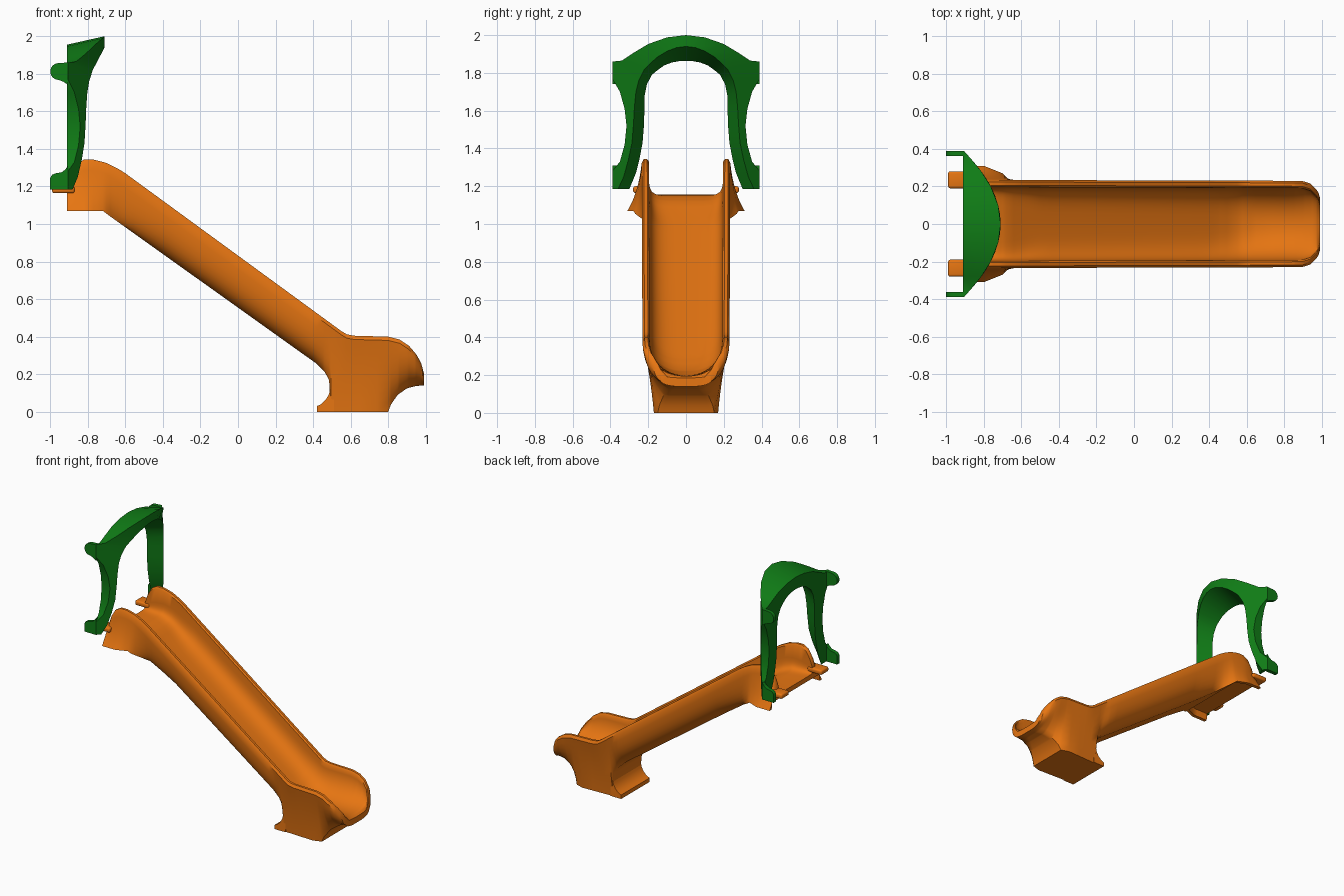
import bpy, bmesh, math

if "Cube" in bpy.data.objects:
    bpy.data.objects.remove(bpy.data.objects["Cube"])


def material(name, rgb):
    m = bpy.data.materials.new(name)
    m.diffuse_color = (*rgb, 1)
    m.use_nodes = True
    m.node_tree.nodes["Principled BSDF"].inputs["Base Color"].default_value = m.diffuse_color
    return m


ORANGE = material("orange plastic", (0.80, 0.18, 0.006))
GREEN = material("green plastic", (0.005, 0.20, 0.008))


def finish(bm, name, mat, angle=38):
    bmesh.ops.recalc_face_normals(bm, faces=bm.faces[:])
    me = bpy.data.meshes.new(name)
    bm.to_mesh(me)
    bm.free()
    me.materials.append(mat)
    me.shade_smooth()
    me.set_sharp_from_angle(angle=math.radians(angle))
    ob = bpy.data.objects.new(name, me)
    bpy.context.collection.objects.link(ob)
    return ob


def loft(rings, name, mat, angle=38):
    """Skin a list of equal closed rings and cap both ends."""
    bm = bmesh.new()
    vs = [[bm.verts.new(p) for p in r] for r in rings]
    n = len(rings[0])
    for a, b in zip(vs, vs[1:]):
        for i in range(n):
            j = (i + 1) % n
            bm.faces.new((a[i], a[j], b[j], b[i]))
    bm.faces.new(vs[0])
    bm.faces.new(vs[-1])
    return finish(bm, name, mat, angle)


def plate(profile, y0, y1, name, mat):
    """Extrude an (x, z) profile from y0 to y1."""
    return loft([[(x, y, z) for x, z in profile] for y in (y0, y1)], name, mat)


def at(curve, x):
    """Piecewise linear lookup."""
    if x <= curve[0][0]:
        return curve[0][1]
    for (a, p), (b, q) in zip(curve, curve[1:]):
        if x <= b:
            return p + (q - p) * (x - a) / (b - a)
    return curve[-1][1]


# Chute: side-view curves and widths along x
RIM = [(-.91, 1.21), (-.89, 1.27), (-.86, 1.32), (-.82, 1.343), (-.77, 1.343), (-.70, 1.325),
       (-.64, 1.295), (-.6, 1.27), (.55, .43), (.58, .412), (.62, .405), (.80, .40), (.86, .385),
       (.91, .352), (.95, .305), (.975, .26), (.99, .205)]
FLOOR = [(-.91, 1.155), (-.75, 1.15), (-.68, 1.12), (-.6, 1.06), (.45, .29), (.55, .225),
         (.65, .2), (.97, .195), (.99, .185)]
BOTTOM = [(-.91, 1.07), (-.72, 1.07), (-.68, 1.04), (.42, .255), (.46, .215), (.485, .17),
          (.495, 0), (.80, 0), (.815, .04), (.85, .09), (.9, .125), (.95, .138), (.99, .14)]
BASE_W = [(-.91, .31), (-.8, .31), (-.7, .27), (-.6, .17), (-.4, .11), (.4, .11), (.485, .16),
          (.74, .17), (.8, .15), (.85, .12), (.95, .06), (.99, .05)]
CTRL_W = [(-.91, .25), (-.7, .25), (-.6, .235), (.4, .235), (.495, .18), (.8, .19), (.9, .21),
          (.95, .2), (.99, .14)]
CTRL_H = [(-.91, .1), (-.72, .1), (-.6, .03), (.42, .03), (.485, .05), (.495, .2), (.8, .2),
          (.85, .1), (.99, .005)]
OUTER_W = [(-.91, .235), (.85, .23), (.9, .228), (.94, .215), (.97, .185), (.983, .165), (.99, .14)]
SQUARE = [(-.91, 9), (-.72, 6), (-.5, 3.5), (.4, 3), (.65, 2.2), (.99, 2)]
RECESS = [(-.91, .05), (-.75, .05), (-.73, 0), (1, 0)]


def section(x):
    zr, zf, zb = at(RIM, x), at(FLOOR, x), at(BOTTOM, x)
    wb, wo, n = at(BASE_W, x), at(OUTER_W, x), at(SQUARE, x)
    cw, cz = at(CTRL_W, x), zb + at(CTRL_H, x)
    wi, zi, zo = wo - .038, zr - .012, zr - .02
    half = []
    # inner trough, floor centre up to the rim
    for i in range(13):
        t = math.pi / 2 * i / 12
        y = wi * max(math.sin(t), 0) ** (2 / n)
        z = zi - (zi - zf) * max(math.cos(t), 0) ** (2 / n)
        half.append((y if i else 0, z))
    # rounded rim
    half += [(wi + .009, zr), (wo - .011, zr), (wo, zo)]
    # outer wall down to the base
    for i in range(1, 9):
        t = i / 8
        a, b, c = (1 - t) ** 2, 2 * t * (1 - t), t * t
        half.append((a * wo + b * cw + c * wb, a * zo + b * cz + c * zb))
    zc = zb + at(RECESS, x)
    half += [(wb - .025, zb), (wb - .03, zc), (0, zc)]
    full = half + [(-y, z) for y, z in half[-2:0:-1]]
    return [(x, y, z) for y, z in full]


xs = {x for c in (RIM, FLOOR, BOTTOM, BASE_W, CTRL_W, OUTER_W) for x, _ in c}
xs |= {round(-.56 + .06 * i, 3) for i in range(17)}
loft([section(x) for x in sorted(xs)], "slide_chute", ORANGE)

# Flange behind the foot
plate([(.42, 0), (.42, .03), (.445, .042), (.468, .065), (.485, .095), (.497, .15), (.51, .15),
       (.51, 0)], -.168, .168, "foot_flange", ORANGE)

# Hooks at the top of the chute
for side, s in (("left", -1), ("right", 1)):
    bm = bmesh.new()
    bmesh.ops.create_cube(bm, size=1)
    for v in bm.verts:
        v.co = (-.93 + v.co.x * .12, s * .235 + v.co.y * .09, 1.182 + v.co.z * .036)
    bmesh.ops.bevel(bm, geom=bm.edges[:], offset=.012, segments=3, affect='EDGES', profile=.5)
    finish(bm, side + "_hook", ORANGE)

# Arch: outer edge, front inner edge, back inner edge as (y, z) stations
ARCH = [((.39, 1.185), (.36, 1.185), (.30, 1.185)),
        ((.39, 1.28), (.33, 1.25), (.265, 1.27)),
        ((.35, 1.33), (.305, 1.34), (.245, 1.35)),
        ((.325, 1.42), (.286, 1.43), (.23, 1.43)),
        ((.315, 1.52), (.278, 1.53), (.222, 1.53)),
        ((.325, 1.61), (.273, 1.62), (.22, 1.62)),
        ((.35, 1.70), (.265, 1.70), (.219, 1.68)),
        ((.39, 1.77), (.25, 1.76), (.207, 1.74)),
        ((.39, 1.86), (.22, 1.82), (.18, 1.79)),
        ((.34, 1.865), (.19, 1.85), (.15, 1.815)),
        ((.28, 1.905), (.15, 1.885), (.115, 1.84)),
        ((.2, 1.953), (.1, 1.915), (.075, 1.855)),
        ((.1, 1.988), (.05, 1.934), (.037, 1.862)),
        ((0, 2.0), (0, 1.94), (0, 1.864))]
BACK = -.91


def bow(y):
    return BACK + max(.004, .2 * (1 - (y / .39) ** 2))


def arch_ring(st, s):
    (oy, oz), (fy, fz), (by, bz) = st
    drop = .045 * (1 - (oy / .39) ** 2) if oz > 1.8 else 0
    return [(BACK, s * oy, oz - drop), (bow(oy), s * oy, oz), (bow(fy), s * fy, fz), (BACK, s * by, bz)]


rings = [arch_ring(st, 1) for st in ARCH] + [arch_ring(st, -1) for st in ARCH[-2::-1]]
loft(rings, "arch", GREEN, 35)

# Mounting pegs behind the arch
upper = [(-.905, 1.86), (-.955, 1.857)]
upper += [(-.955 - .045 * math.sin(a), 1.812 + .045 * math.cos(a))
          for a in (math.pi * i / 8 for i in range(1, 9))]
upper += [(-.93, 1.758), (-.905, 1.74)]
lower = [(-.905, 1.185), (-1, 1.185), (-1, 1.245), (-.99, 1.262), (-.97, 1.27), (-.94, 1.275),
         (-.92, 1.29), (-.905, 1.31)]
for side, s in (("left", -1), ("right", 1)):
    plate(upper, s * .362, s * .39, side + "_upper_peg", GREEN)
    plate(lower, s * .362, s * .39, side + "_lower_peg", GREEN)
